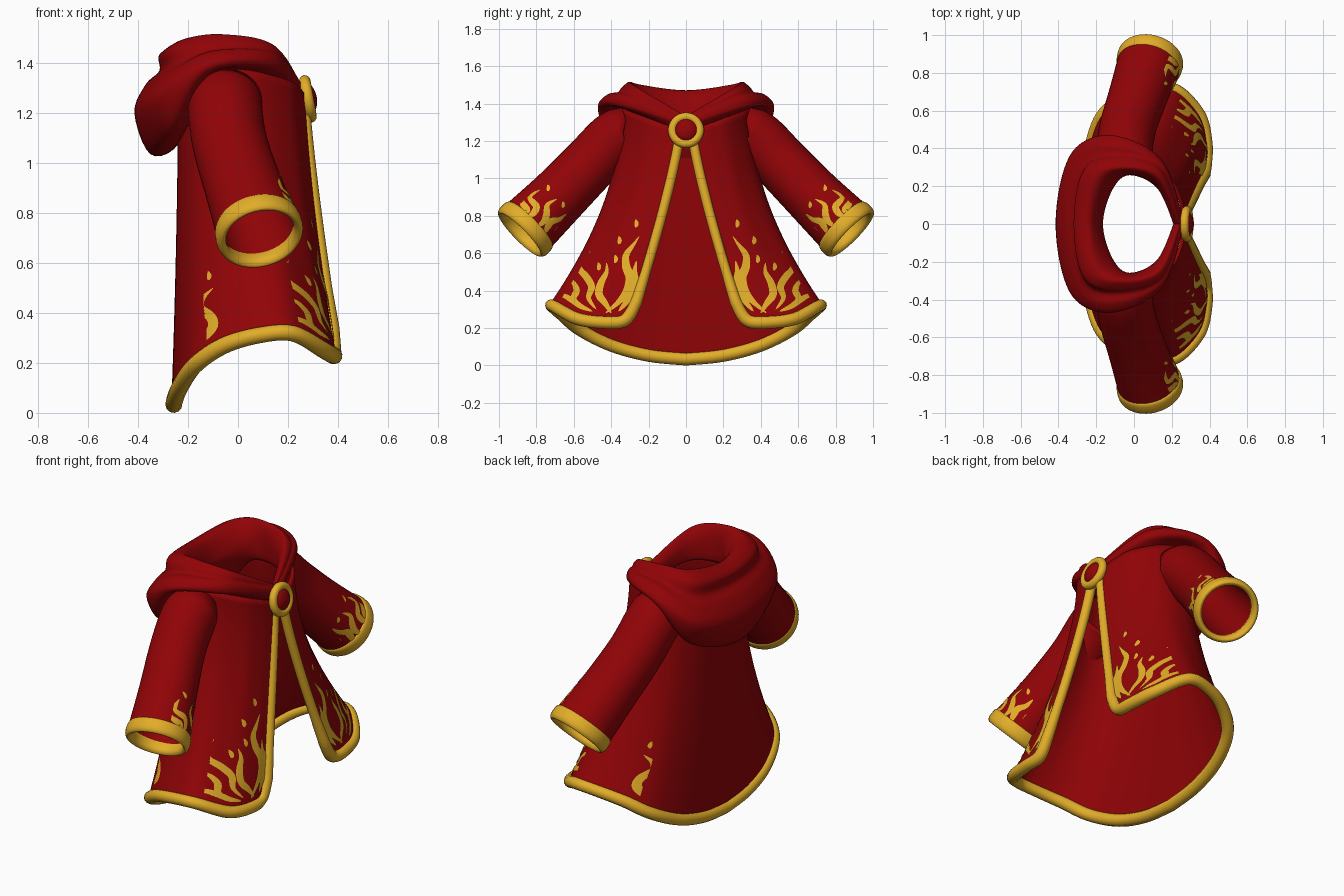
import bpy, bmesh, math
from mathutils import Vector
from mathutils.bvhtree import BVHTree

if "Cube" in bpy.data.objects:
    bpy.data.objects.remove(bpy.data.objects["Cube"])


def material(name, rgb):
    m = bpy.data.materials.new(name)
    m.use_nodes = True
    m.diffuse_color = (*rgb, 1)
    bsdf = m.node_tree.nodes["Principled BSDF"]
    bsdf.inputs["Base Color"].default_value = (*rgb, 1)
    bsdf.inputs["Roughness"].default_value = 0.7
    return m


RED = material("crimson cloth", (0.28, 0.001, 0.002))
GOLD = material("gold trim", (0.76, 0.42, 0.022))


def spline(points, steps, cyclic=False):
    """Smooth path through the points, of any dimension."""
    pts = [Vector(p) for p in points]
    n = len(pts)
    get = (lambda i: pts[i % n]) if cyclic else (lambda i: pts[max(0, min(n - 1, i))])
    out = []
    for i in range(n if cyclic else n - 1):
        a, b, c, d = (get(i + k) for k in (-1, 0, 1, 2))
        for s in range(steps):
            t = s / steps
            out.append(0.5 * (2 * b + (c - a) * t + (2 * a - 5 * b + 4 * c - d) * t * t
                              + (3 * b - a - 3 * c + d) * t ** 3))
    if not cyclic:
        out.append(pts[-1].copy())
    return out


def flip(p):
    return Vector((p[0], -p[1], p[2]))


def loft(name, rows, mat, closed=False, thickness=0):
    """Skin a grid of points; closed joins the ends of each row."""
    bm = bmesh.new()
    grid = [[bm.verts.new(p) for p in row] for row in rows]
    for r0, r1 in zip(grid, grid[1:]):
        n = len(r0)
        for i in range(n if closed else n - 1):
            j = (i + 1) % n
            bm.faces.new((r0[i], r0[j], r1[j], r1[i]))
    bmesh.ops.recalc_face_normals(bm, faces=bm.faces)
    tree = BVHTree.FromBMesh(bm)
    me = bpy.data.meshes.new(name)
    bm.to_mesh(me)
    bm.free()
    me.polygons.foreach_set("use_smooth", [True] * len(me.polygons))
    me.materials.append(mat)
    ob = bpy.data.objects.new(name, me)
    bpy.context.collection.objects.link(ob)
    if thickness:
        mod = ob.modifiers.new("cloth thickness", "SOLIDIFY")
        mod.thickness = thickness
        mod.offset = 0
    return tree


# Robe body: half outlines from the front opening round to the back centre
neck = spline([(.26, .03, 1.27), (.255, .08, 1.28), (.24, .14, 1.3), (.2, .22, 1.33),
               (.1, .3, 1.36), (0, .33, 1.38), (-.08, .32, 1.38), (-.15, .27, 1.38),
               (-.2, .19, 1.36), (-.225, .1, 1.35), (-.23, 0, 1.35)], 6)
hem = spline([(.375, .265, .34), (.38, .325, .243), (.382, .43, .23), (.345, .58, .25),
              (.22, .71, .318), (.08, .71, .31), (-.06, .66, .268), (-.17, .57, .193),
              (-.23, .4, .108), (-.253, .2, .054), (-.257, 0, .034)], 6)
rows = []
for k in range(33):
    s = k / 32
    half = []
    for i, (a, b) in enumerate(zip(neck, hem)):
        flare = 1.25 + .55 * min(1, i / 20)
        p = a.lerp(b, s ** flare)
        p.z = a.z + (b.z - a.z) * s
        half.append(p)
    rows.append(half + [flip(p) for p in reversed(half[:-1])])
body = loft("robe_body", rows, RED, thickness=.02)

# Gold piping, slim down the opening and broader round the hem
path = [r[0] for r in rows] + rows[-1][1:-1] + [r[-1] for r in reversed(rows)]
cu = bpy.data.curves.new("hem_trim", "CURVE")
cu.dimensions = "3D"
cu.bevel_depth = .034
cu.bevel_resolution = 4
cu.use_fill_caps = True
sp = cu.splines.new("POLY")
sp.points.add(len(path) - 1)
for q, p in zip(sp.points, path):
    q.co = (*p, 1)
    q.radius = 1 - .22 * max(0, min(1, (p.z - .25) * 4))
sp.use_smooth = True
cu.materials.append(GOLD)
bpy.context.collection.objects.link(bpy.data.objects.new("hem_trim", cu))

# Draped hood: closed cross-sections from the throat to the back
sections = [
    [(.22, 0, 1.24), (.21, 0, 1.29), (.235, 0, 1.33), (.245, 0, 1.33), (.25, 0, 1.32),
     (.26, 0, 1.31), (.265, 0, 1.3), (.265, 0, 1.28), (.25, 0, 1.25)],
    [(.12, .2, 1.3), (.12, .2, 1.4), (.13, .24, 1.475), (.145, .27, 1.465), (.145, .29, 1.445),
     (.15, .315, 1.435), (.15, .335, 1.41), (.145, .33, 1.38), (.12, .28, 1.35)],
    [(-.03, .265, 1.3), (-.03, .265, 1.44), (-.06, .295, 1.515), (-.08, .34, 1.49),
     (-.09, .37, 1.455), (-.11, .42, 1.445), (-.12, .468, 1.4), (-.12, .45, 1.36),
     (-.08, .34, 1.36)],
    [(-.12, .19, 1.3), (-.125, .19, 1.41), (-.19, .235, 1.5), (-.26, .28, 1.46),
     (-.265, .3, 1.39), (-.3, .35, 1.34), (-.335, .37, 1.25), (-.27, .35, 1.13),
     (-.19, .27, 1.17)],
    [(-.17, 0, 1.3), (-.175, 0, 1.38), (-.235, 0, 1.47), (-.315, 0, 1.435), (-.315, 0, 1.37),
     (-.37, 0, 1.315), (-.415, 0, 1.2), (-.35, 0, 1.035), (-.236, 0, 1.08)],
]
tracks = []
for ring in zip(*sections):
    tracks.append(spline(list(ring) + [flip(p) for p in reversed(ring[:-1])], 12))
rings = [spline(ring, 5, cyclic=True) for ring in zip(*tracks)]
loft("hood", rings, RED, closed=True)


def circle(centre, axis, radius, sides=40):
    d = axis.normalized()
    a = (Vector((1, 0, 0)) - d * d.x).normalized()
    b = d.cross(a)
    return [centre + radius * (math.cos(t) * a + math.sin(t) * b)
            for t in (2 * math.pi * i / sides for i in range(sides))]


def flame(name, points, width, tree, direction):
    """Thin tapered tongue laid on a surface, given in the plane across direction."""
    d = Vector(direction)
    mid = spline(points, 7)
    strips = []
    for i, p in enumerate(mid):
        t = i / (len(mid) - 1)
        tangent = (mid[min(i + 1, len(mid) - 1)] - mid[max(i - 1, 0)]).normalized()
        side = Vector((-tangent.y, tangent.x))
        w = width * (.04 + math.sin(math.pi * t ** 1.2) ** .8)
        hits = []
        for k in (-1, -.5, 0, .5, 1):
            q = p + side * (w * k / 2)
            start = Vector((2, q.x, q.y)) if d.x else Vector((q.x, -2 * d.y, q.y))
            hits.append(tree.ray_cast(start, d, 1.95)[0])
        if all(hits):
            strips.append([h - d * .016 for h in hits])
    loft(name, strips, GOLD)


def ember(name, u, v, size, tree, direction):
    flame(name, [(u, v + size), (u + size / 4, v), (u, v - size)], size, tree, direction)


front_flames = [
    [(.25, .69), (.285, .64), (.32, .59), (.32, .53), (.3, .47), (.315, .4), (.36, .34), (.43, .28)],
    [(.265, .56), (.275, .5), (.275, .44), (.305, .36), (.36, .29)],
    [(.425, .55), (.425, .5), (.455, .44), (.465, .38), (.43, .33), (.4, .28)],
    [(.51, .61), (.56, .57), (.57, .52), (.53, .47), (.505, .42), (.52, .36), (.48, .3)],
    [(.63, .47), (.6, .44), (.585, .4), (.6, .36), (.57, .32)],
    [(.71, .37), (.66, .375), (.61, .35), (.56, .315), (.5, .29)],
]
side_flames = [
    [(-.1, .5), (-.14, .46), (-.15, .42), (-.11, .385), (-.1, .35), (-.125, .31), (-.16, .27)],
    [(-.175, .37), (-.16, .34), (-.17, .31), (-.15, .27)],
]
sleeve_flames = [
    [(.78, .94), (.835, .9), (.8, .85), (.82, .81), (.86, .79)],
    [(.69, .89), (.74, .86), (.745, .81), (.76, .77), (.8, .74)],
    [(.64, .81), (.68, .78), (.72, .77), (.74, .74), (.76, .7)],
    [(.61, .74), (.65, .74), (.69, .71), (.72, .67)],
    [(.87, .9), (.875, .87), (.85, .83), (.88, .82)],
]

for label, s in (("left", 1), ("right", -1)):
    # Sleeve and its rolled cuff
    arm = spline([(-.05, s * .335, 1.24, .138), (-.05, s * .4, 1.195, .14),
                  (-.03, s * .52, 1.07, .14), (.025, s * .69, .895, .146),
                  (.09, s * .88, .708, .16)], 8)
    centres = [p.xyz for p in arm]
    tubes = [circle(centres[0], Vector((0, s, .2)), arm[0].w)]
    for i, p in enumerate(arm[1:-1], 1):
        tubes.append(circle(p.xyz, centres[i + 1] - centres[i - 1], p.w))
    d = Vector((.2, s * .7, -.69)).normalized()
    tubes.append(circle(centres[-1], d, arm[-1].w))
    sleeve = loft(label + "_sleeve", tubes, RED, True, .02)
    roll = spline([(-.07, .157), (-.058, .174), (-.01, .176), (.012, .16),
                   (-.005, .141), (-.04, .143)], 4, cyclic=True)
    roll.append(roll[0])
    loft(label + "_cuff", [circle(centres[-1] + d * o, d, r) for o, r in roll], GOLD, True)

    # Flame embroidery
    inward = (-1, 0, 0)
    for i, pts in enumerate(front_flames):
        flame(f"{label}_front_flame_{i}", [(s * y, z) for y, z in pts],
              .046 - .003 * i, body, inward)
    for i, pts in enumerate(sleeve_flames):
        flame(f"{label}_sleeve_flame_{i}", [(s * y, z) for y, z in pts], .036, sleeve, inward)
    for i, pts in enumerate(side_flames):
        flame(f"{label}_side_flame_{i}", pts, .04, body, (0, -s, 0))
    for i, (y, z) in enumerate([(.27, .76), (.36, .67), (.38, .57), (.47, .53), (.62, .6)]):
        ember(f"{label}_front_ember_{i}", s * y, z, .022, body, inward)
    for i, (y, z) in enumerate([(.74, .95), (.66, .86), (.6, .8)]):
        ember(f"{label}_sleeve_ember_{i}", s * y, z, .018, sleeve, inward)
    for i, (x, z) in enumerate([(-.12, .55), (-.17, .43)]):
        ember(f"{label}_side_ember_{i}", x, z, .018, body, (0, -s, 0))

# Brooch: gold ring with a domed red stone
tilt = (0, math.radians(80), 0)
spot = (.28, 0, 1.258)
bpy.ops.mesh.primitive_torus_add(location=spot, rotation=tilt, major_radius=.073,
                                 minor_radius=.023, major_segments=40, minor_segments=12)
ring = bpy.context.object
ring.name = "brooch_ring"
ring.data.materials.append(GOLD)
bpy.ops.object.shade_smooth()
bpy.ops.mesh.primitive_uv_sphere_add(location=spot, rotation=tilt, segments=32, ring_count=16)
stone = bpy.context.object
stone.name = "brooch_stone"
stone.scale = (.063, .063, .036)
stone.data.materials.append(RED)
bpy.ops.object.shade_smooth()
